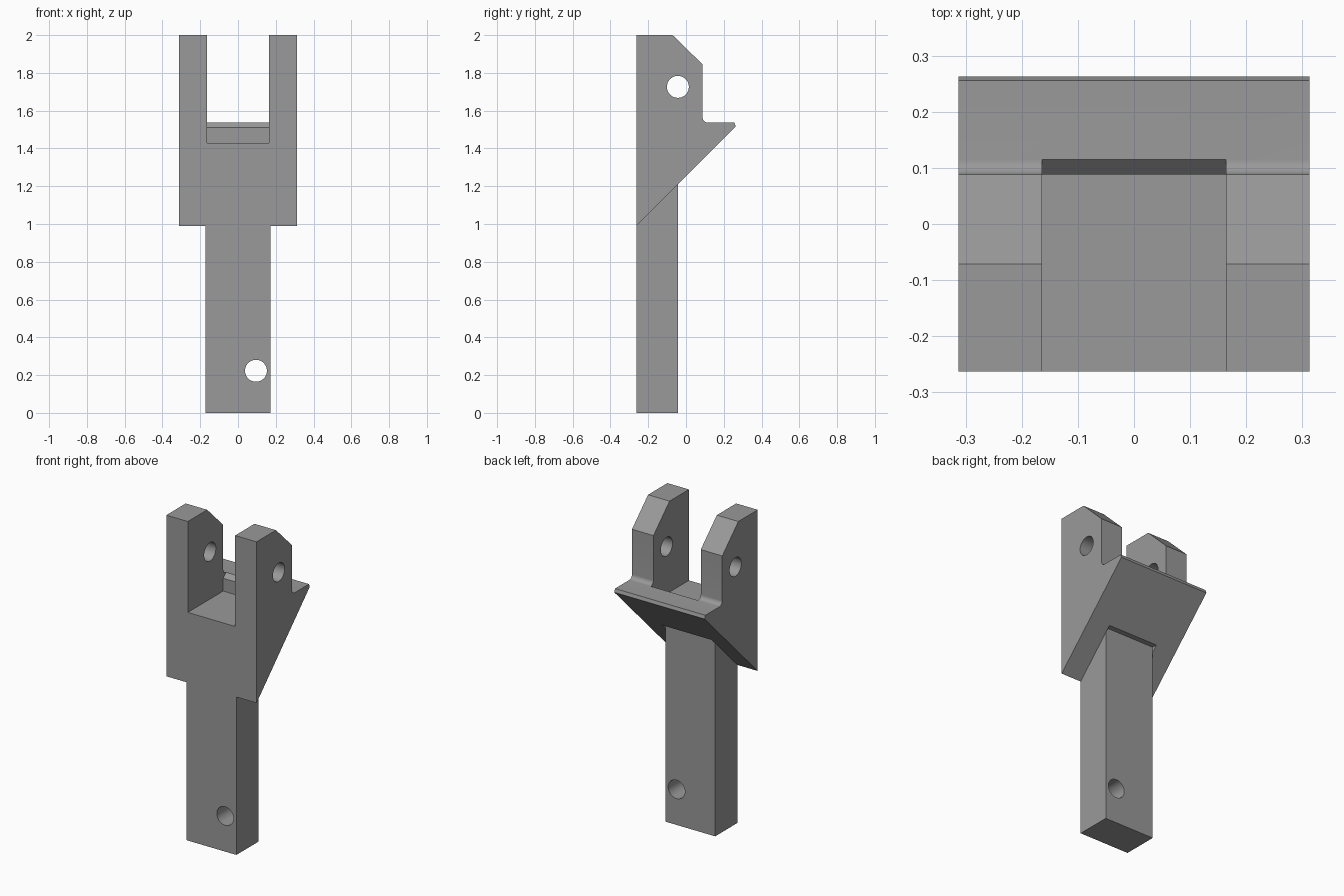
import bpy, bmesh, math
from mathutils import Vector

if "Cube" in bpy.data.objects:
    bpy.data.objects.remove(bpy.data.objects["Cube"])

grey = bpy.data.materials.new("mid grey")
grey.diffuse_color = (0.32, 0.32, 0.32, 1)
grey.use_nodes = True
grey.node_tree.nodes["Principled BSDF"].inputs["Base Color"].default_value = grey.diffuse_color


def extrude_x(name, profile, half):
    """Solid from a (y, z) profile, spanning x = -half..half."""
    bm = bmesh.new()
    face = bm.faces.new([bm.verts.new((-half, y, z)) for y, z in profile])
    ext = bmesh.ops.extrude_face_region(bm, geom=[face])
    moved = [v for v in ext["geom"] if isinstance(v, bmesh.types.BMVert)]
    bmesh.ops.translate(bm, verts=moved, vec=Vector((2 * half, 0, 0)))
    bmesh.ops.recalc_face_normals(bm, faces=bm.faces)
    me = bpy.data.meshes.new(name)
    bm.to_mesh(me)
    bm.free()
    me.materials.append(grey)
    ob = bpy.data.objects.new(name, me)
    bpy.context.collection.objects.link(ob)
    return ob


def cylinder(name, loc, rot):
    bpy.ops.mesh.primitive_cylinder_add(vertices=48, radius=0.058, depth=1.2,
                                        location=loc, rotation=rot)
    ob = bpy.context.object
    ob.name = name
    ob.data.materials.append(grey)
    return ob


def combine(target, tool, operation):
    """Apply a boolean and remove the tool."""
    mod = target.modifiers.new("bool", "BOOLEAN")
    mod.object, mod.operation, mod.solver = tool, operation, "EXACT"
    bpy.context.view_layer.objects.active = target
    bpy.ops.object.modifier_apply(modifier=mod.name)
    bpy.data.objects.remove(tool)


FRONT, BACK, EAR, SHAFT = -0.263, 0.263, 0.088, -0.042

# Wedge-shaped head with chamfered ears and a filleted rear ledge
r = 0.027
fillet = [(EAR + r - r * math.cos(a), 1.537 + r - r * math.sin(a))
          for a in (math.radians(90 * i / 8) for i in range(9))]
head = extrude_x("clevis_bracket",
                 [(FRONT, 0.99), (FRONT, 2), (-0.071, 2), (EAR, 1.845)] + fillet +
                 [(0.256, 1.537), (BACK, 1.516)], 0.313)

# Slot between the ears, with a chamfered rear lip
combine(head, extrude_x("slot_cutter",
                        [(-0.5, 1.43), (EAR, 1.43), (EAR, 1.51), (EAR + r, 1.537),
                         (EAR + r, 2.2), (-0.5, 2.2)], 0.164), "DIFFERENCE")

# Shallow relief in the sloped underside behind the shaft
combine(head, extrude_x("relief_cutter",
                        [(SHAFT, 0.9), (SHAFT, 1.244), (0.2, 1.244), (0.2, 0.9)],
                        0.173), "DIFFERENCE")

# Square shaft
combine(head, extrude_x("shaft", [(FRONT, 0), (FRONT, 1.3), (SHAFT, 1.3), (SHAFT, 0)],
                        0.173), "UNION")

# Pin hole through the ears and bolt hole through the shaft
combine(head, cylinder("pin_cutter", (0, -0.043, 1.726), (0, math.pi / 2, 0)), "DIFFERENCE")
combine(head, cylinder("bolt_cutter", (0.095, -0.15, 0.223), (math.pi / 2, 0, 0)), "DIFFERENCE")

# Smooth holes and fillet, crisp edges elsewhere
bpy.ops.object.select_all(action="DESELECT")
head.select_set(True)
bpy.context.view_layer.objects.active = head
bpy.ops.object.shade_smooth_by_angle(angle=math.radians(25))
